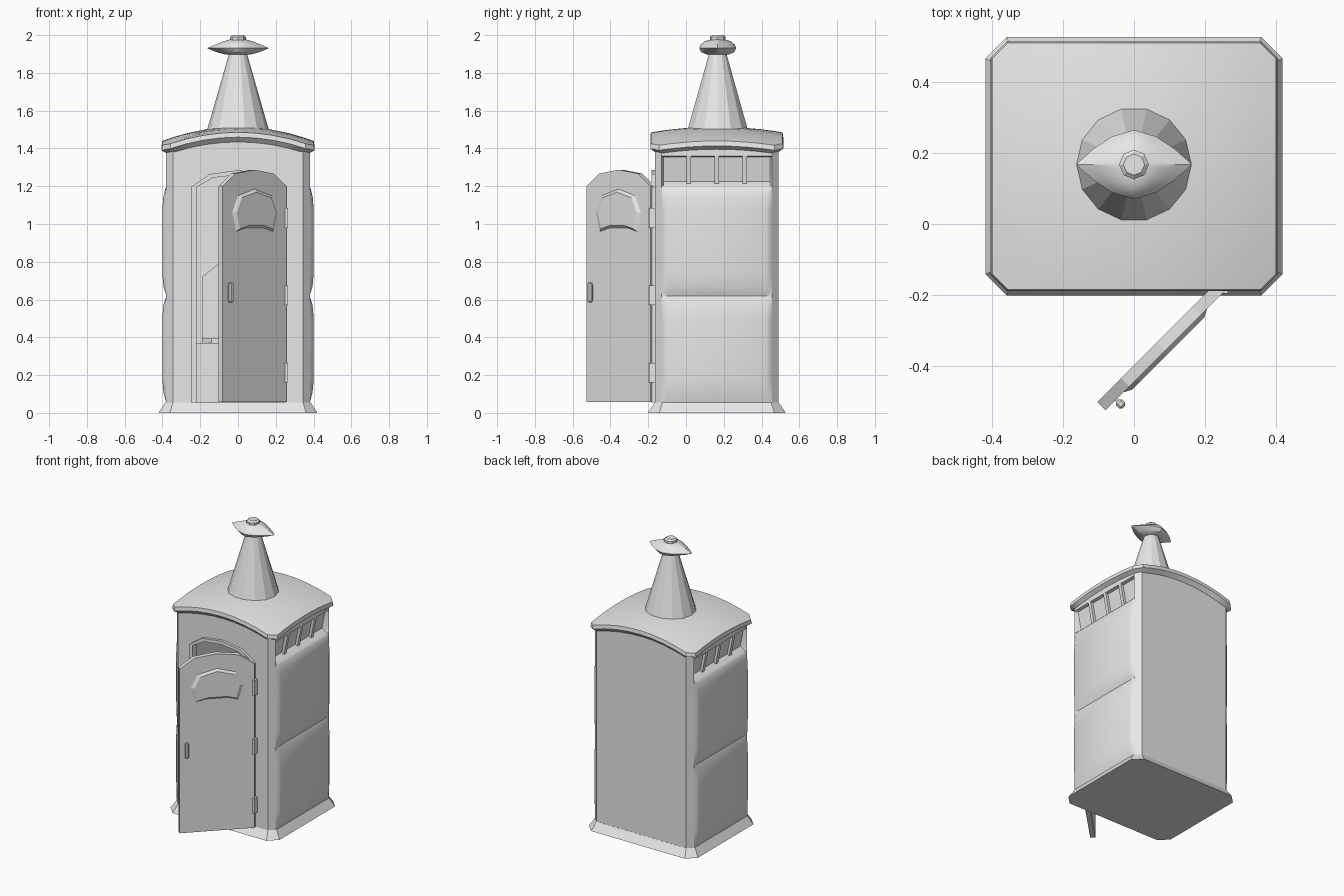
import bpy, bmesh, math
from mathutils import Matrix, Vector

if "Cube" in bpy.data.objects:
    bpy.data.objects.remove(bpy.data.objects["Cube"])

mat = bpy.data.materials.new("plain_grey")
mat.use_nodes = True
GREY = (0.8, 0.8, 0.8, 1)
mat.diffuse_color = GREY
mat.node_tree.nodes["Principled BSDF"].inputs["Base Color"].default_value = GREY

MID = 0.163  # depth centre of the cabin
FRONT, BACK = -0.165, 0.49


def finish(name, bm, smooth=None, matrix=None):
    bmesh.ops.recalc_face_normals(bm, faces=bm.faces)
    mesh = bpy.data.meshes.new(name)
    bm.to_mesh(mesh)
    bm.free()
    mesh.materials.append(mat)
    ob = bpy.data.objects.new(name, mesh)
    bpy.context.collection.objects.link(ob)
    if matrix:
        ob.matrix_world = matrix
    if smooth:
        bpy.ops.object.select_all(action='DESELECT')
        ob.select_set(True)
        bpy.context.view_layer.objects.active = ob
        bpy.ops.object.shade_smooth_by_angle(angle=math.radians(smooth))
    return ob


def loft(name, rings, smooth=None, matrix=None):
    """Skin a list of equal rings and cap both ends."""
    bm = bmesh.new()
    loops = [[bm.verts.new(p) for p in ring] for ring in rings]
    n = len(loops[0])
    for a, b in zip(loops, loops[1:]):
        for i in range(n):
            j = (i + 1) % n
            bm.faces.new((a[i], a[j], b[j], b[i]))
    bm.faces.new(loops[0])
    bm.faces.new(loops[-1])
    return finish(name, bm, smooth, matrix)


def slab(name, outline, y0, y1, matrix=None):
    """Extrude an x-z outline along y."""
    return loft(name, [[(x, y, z) for x, z in outline] for y in (y0, y1)], None, matrix)


def box(name, x0, x1, y0, y1, z0, z1, matrix=None):
    return slab(name, [(x0, z0), (x1, z0), (x1, z1), (x0, z1)], y0, y1, matrix)


def octagon(hx, hy, cut, z, steps=1):
    """Chamfered rectangle about the cabin centre, long sides split into steps."""
    c = [(hx, cut - hy), (hx, hy - cut), (hx - cut, hy), (cut - hx, hy),
         (-hx, hy - cut), (-hx, cut - hy), (cut - hx, -hy), (hx - cut, -hy)]
    pts = []
    for i in range(8):
        a, b = Vector(c[i]), Vector(c[(i + 1) % 8])
        n = steps if i % 2 == 0 else 1
        pts += [a.lerp(b, k / n) for k in range(n)]
    return [(p.x, p.y + MID, z) for p in pts]


def arch(hw, spring, rise):
    """Door-head points from right to left."""
    return [(hw, spring), (hw * .6, spring + rise * .77), (0, spring + rise),
            (-hw * .6, spring + rise * .77), (-hw, spring)]


# Base skirt
loft("base", [octagon(.42, .365, .06, 0), octagon(.385, .328, .04, .055)])


# Domed roof with a lipped rim
def roof_z(x, y):
    return 1.515 - .075 * (x / .4) ** 2 - .03 * ((y - MID) / .35) ** 2


rings = []
for s, drop in [(.1, .055), (.5, .055), (.93, .055), (1, .025), (.99, 0),
                (.85, 0), (.65, 0), (.4, 0), (.2, 0), (.04, 0)]:
    ring = octagon(.405 * s, .352 * s, .045 * s, 0, 8)
    rings.append([(x, y, roof_z(x, y) - drop) for x, y, z in ring])
loft("roof", rings, 40)

# Front and back walls with arched heads
gable = [(.345 * k / 6, 1.445 - .06 * (k / 6) ** 2) for k in range(6, -7, -1)]
slab("back_wall", [(-.345, .055), (.345, .055)] + gable, BACK - .03, BACK)
opening = [(.22, .055)] + arch(.22, 1.195, .065) + [(-.22, .055)]
slab("front_wall", [(.345, .055)] + gable + [(-.345, .055)] + opening[::-1],
     FRONT, FRONT + .03)

# Raised door frame
outer = [(.25, .055)] + arch(.25, 1.195, .09) + [(-.25, .055)]
slab("door_frame", outer + opening[::-1], FRONT - .018, FRONT + .005)

# Side walls: two swollen panels below a sloping vent recess (z, bulge, inset)
profile = [(.055, 0, 0), (.11, .7, 0), (.18, 1, 0), (.5, 1, 0), (.57, .7, 0),
           (.607, .15, 0), (.62, -.1, 0), (.633, .15, 0), (.67, .7, 0),
           (.74, 1, 0), (1.07, 1, 0), (1.14, .75, 0), (1.19, .2, 0),
           (1.2, 0, .005), (1.225, 0, .045), (1.355, 0, .02),
           (1.36, 0, 0), (1.41, 0, 0)]
columns = [(-.13, 0), (-.118, .6), (-.1, 1), (MID, 1), (.426, 1), (.444, .6), (.456, 0)]
for side, label in ((1, "left"), (-1, "right")):
    bm = bmesh.new()
    grid = [[bm.verts.new((side * (.38 + .021 * bulge * fy - inset * min(1, fy * 2)), y, z))
             for y, fy in columns] for z, bulge, inset in profile]
    for a, b in zip(grid, grid[1:]):
        for i in range(len(columns) - 1):
            bm.faces.new((a[i], a[i + 1], b[i + 1], b[i]))
    bmesh.ops.recalc_face_normals(bm, faces=bm.faces)
    if sum(f.normal.x * f.calc_area() for f in bm.faces) * side < 0:
        bmesh.ops.reverse_faces(bm, faces=bm.faces)
    finish(label + "_side_panel", bm, 35)
    box(label + "_inner_lining", side * .32, side * .33, FRONT + .03, BACK - .03, .055, 1.4)
    # Vent dividers
    for k, y in enumerate((.015, MID, .311)):
        slab(f"{label}_vent_divider_{k + 1}",
             [(side * x, z) for x, z in ((.33, 1.215), (.352, 1.215), (.38, 1.362), (.34, 1.362))],
             y - .012, y + .012)
    # Chamfered corner posts
    for edge, inward, end in ((FRONT, 1, "front"), (BACK, -1, "back")):
        plan = [(.345, 0), (.38, .035), (.34, .04), (.34, .01)]
        loft(f"{label}_{end}_post",
             [[(side * x, edge + inward * d, z) for x, d in plan] for z in (.055, 1.4)])

# Open door: local x runs away from the hinge, local -y faces out
u, n = Vector((-1, -1, 0)).normalized(), Vector((-1, 1, 0)).normalized()
swing = Matrix(((u.x, n.x, 0, .257), (u.y, n.y, 0, -.188), (0, 0, 1, 0), (0, 0, 0, 1)))
W = .478
leaf = [(W / 2 + x, z) for x, z in [(W / 2, .058)] + arch(W / 2, 1.2, .087) + [(-W / 2, .058)]]
slab("door", leaf, 0, .033, swing)

# Raised badge plate on the door
badge = [(-.14, .96), (-.07, .978), (.07, .978), (.14, .96), (.168, 1.06),
         (.125, 1.15), (0, 1.185), (-.125, 1.15), (-.168, 1.06)]
loft("door_plate", [[(W / 2 + x * s, y, 1.07 + (z - 1.07) * s) for x, z in badge]
                    for s, y in ((1, .004), (1, 0), (.86, -.012))], None, swing)

# Handle and hinges
handle = box("door_handle", .423, .447, -.03, -.006, .585, .69, swing)
bevel = handle.modifiers.new("soft_edges", 'BEVEL')
bevel.width = .006
bevel.segments = 1
box("handle_stem", .43, .44, -.01, .005, .6, .675, swing)
for k, z in enumerate((.16, .57, .98)):
    box(f"hinge_{k + 1}", .235, .265, -.197, FRONT + .002, z, z + .105)

# Toilet bench, seat and raised lid
box("bench", -.32, .32, .17, BACK - .03, .055, .37)
loft("seat", [[(x, y + .155, z) for x, y, _ in octagon(.19, .135, .05, 0)] for z in (.37, .395)])
lid = [(-.19, .385), (.19, .385), (.19, .72), (.09, .8), (-.09, .8), (-.19, .72)]
slab("seat_lid", lid, .425, BACK - .03)


# Chimney cone
def circle(r, z, sides):
    return [(r * math.cos(math.tau * k / sides), MID + .005 + r * math.sin(math.tau * k / sides), z)
            for k in range(sides)]


loft("chimney", [circle(.168, 1.475, 14), circle(.163, 1.5, 14), circle(.045, 1.91, 14)])


# Pointed oval rain cap
def oval(a, b, z):
    ring = []
    for k in range(16):
        t = math.tau * k / 16
        x = math.cos(t)
        ring.append((a * x, MID + .005 + math.copysign(b * (1 - abs(x) ** 1.7), math.sin(t)), z))
    return ring


loft("rain_cap", [oval(.07, .06, 1.898), oval(.115, .088, 1.91), oval(.163, .098, 1.931),
                  oval(.12, .09, 1.95), oval(.075, .068, 1.968), oval(.045, .04, 1.976)], 30)
loft("cap_knob", [circle(.042, 1.968, 8), circle(.042, 1.99, 8), circle(.03, 2.0, 8)])
